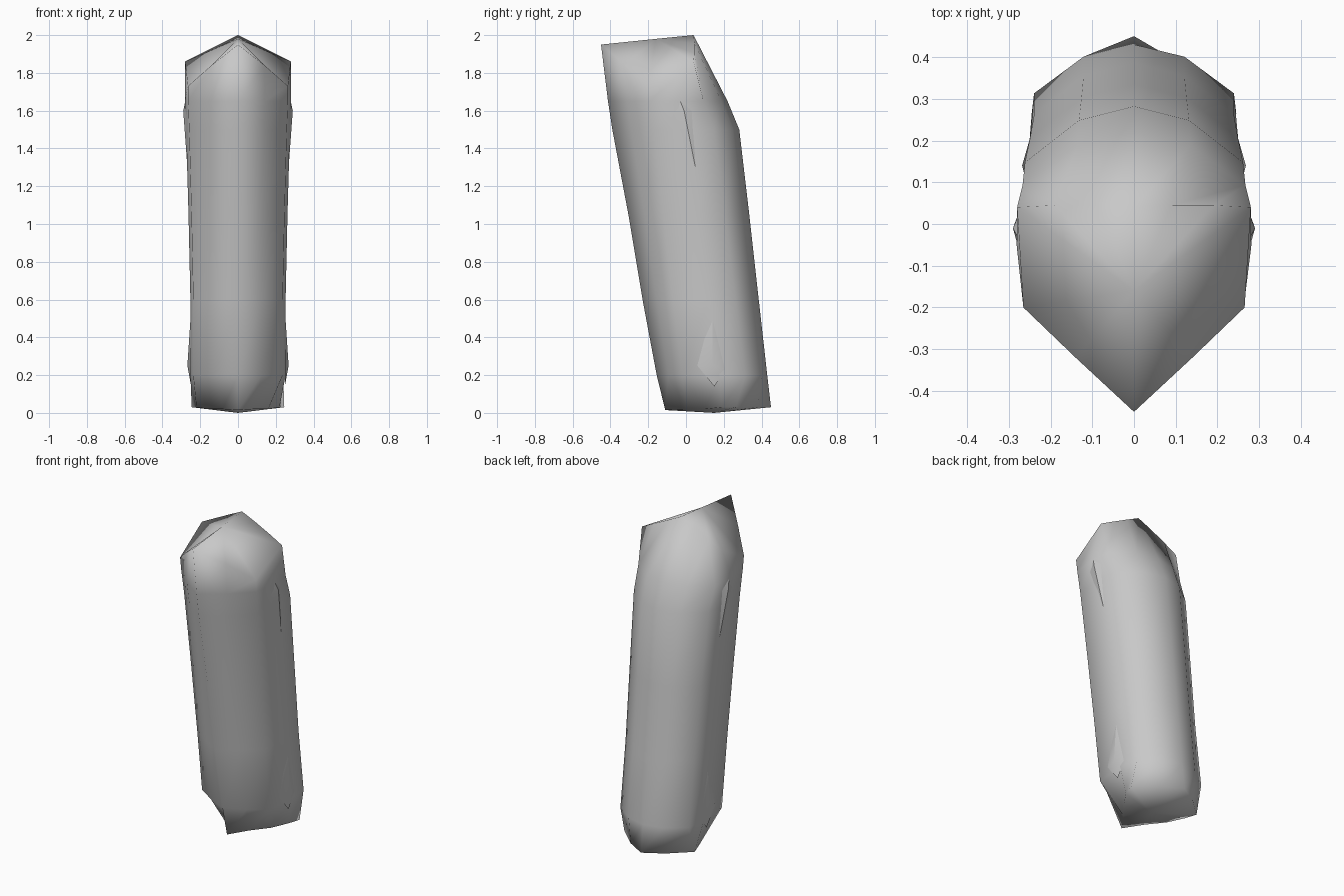
import bpy, bmesh, math

cube = bpy.data.objects.get("Cube")
if cube:
    bpy.data.objects.remove(cube, do_unlink=True)

stone = bpy.data.materials.new("stone_grey")
stone.use_nodes = True
grey = (0.58, 0.58, 0.58, 1)
stone.diffuse_color = grey
stone.node_tree.nodes["Principled BSDF"].inputs["Base Color"].default_value = grey


def finish(name, bm, angle):
    """Turn a bmesh into a shaded object."""
    bmesh.ops.recalc_face_normals(bm, faces=bm.faces)
    mesh = bpy.data.meshes.new(name)
    bm.to_mesh(mesh)
    bm.free()
    mesh.materials.append(stone)
    obj = bpy.data.objects.new(name, mesh)
    bpy.context.collection.objects.link(obj)
    bpy.ops.object.select_all(action='DESELECT')
    obj.select_set(True)
    bpy.context.view_layer.objects.active = obj
    bpy.ops.object.shade_smooth_by_angle(angle=math.radians(angle))


def mirrored(half):
    """Close a half outline, front to back, across x = 0."""
    return half + [(-x, y, z) for x, y, z in reversed(half[1:-1])]


def section(z, front, corner, back, width):
    """Half section of the shaft: flat front flanks, square shoulders, blunt back."""
    depth = back - front
    return [(0, front, z),
            (width * .5, front + (corner - front) * .46, z),
            (width * .94, corner, z),
            (width, front + depth * .57, z),
            (width * .95, front + depth * .8, z),
            (width * .48, front + depth * .95, z),
            (0, back, z)]


# Shaft levels: height, front y, front corner y, back y, half width
levels = [(.2, -.155, -.02, .43, .252), (.6, -.23, -.07, .385, .252),
          (1.05, -.305, -.12, .335, .262), (1.5, -.39, -.17, .282, .275),
          (1.65, -.413, -.19, .22, .281)]

# Pointed foot and gabled crown, each closed around a centre point
foot = [(0, -.11, .015), (.08, 0, .02), (.16, .1, .02), (.22, .19, .03),
        (.245, .265, .03), (.12, .38, .03), (0, .45, .03)]
crown = [(0, -.45, 1.95), (.14, -.32, 1.84), (.265, -.2, 1.73), (.28, .04, 1.86),
         (.19, .045, 1.905), (.09, .045, 1.955), (0, .04, 2)]

# Leaning faceted shaft
bm = bmesh.new()
halves = [foot] + [section(*level) for level in levels] + [crown]
loops = [[bm.verts.new(p) for p in mirrored(half)] for half in halves]
count = len(loops[0])
for low, high in zip(loops, loops[1:]):
    for i in range(count):
        j = (i + 1) % count
        bm.faces.new((low[i], low[j], high[j], high[i]))
for loop, centre in ((loops[0], (0, .15, 0)), (loops[-1], (0, -.16, 1.98))):
    hub = bm.verts.new(centre)
    for i in range(count):
        bm.faces.new((loop[i], loop[(i + 1) % count], hub))
finish("crystal_shaft", bm, 180)


def side_facet(name, side, base, peak, outline):
    """Low pointed facet standing out of one flank."""
    bm = bmesh.new()
    tip = bm.verts.new((side * peak[0], peak[1], peak[2]))
    rim = [bm.verts.new((side * base, y, z)) for y, z in outline]
    for a, b in zip(rim, rim[1:] + rim[:1]):
        bm.faces.new((a, b, tip))
    bm.faces.new(rim)
    finish(name, bm, 30)


for label, side in (("left", 1), ("right", -1)):
    side_facet("lower_facet_" + label, side, .248, (.268, .14, .25),
               [(.06, .25), (.14, .55), (.21, .23), (.15, .14)])
    side_facet("upper_facet_" + label, side, .268, (.29, -.01, 1.6),
               [(-.09, 1.58), (-.05, 1.7), (.04, 1.6), (.05, 1.3)])
